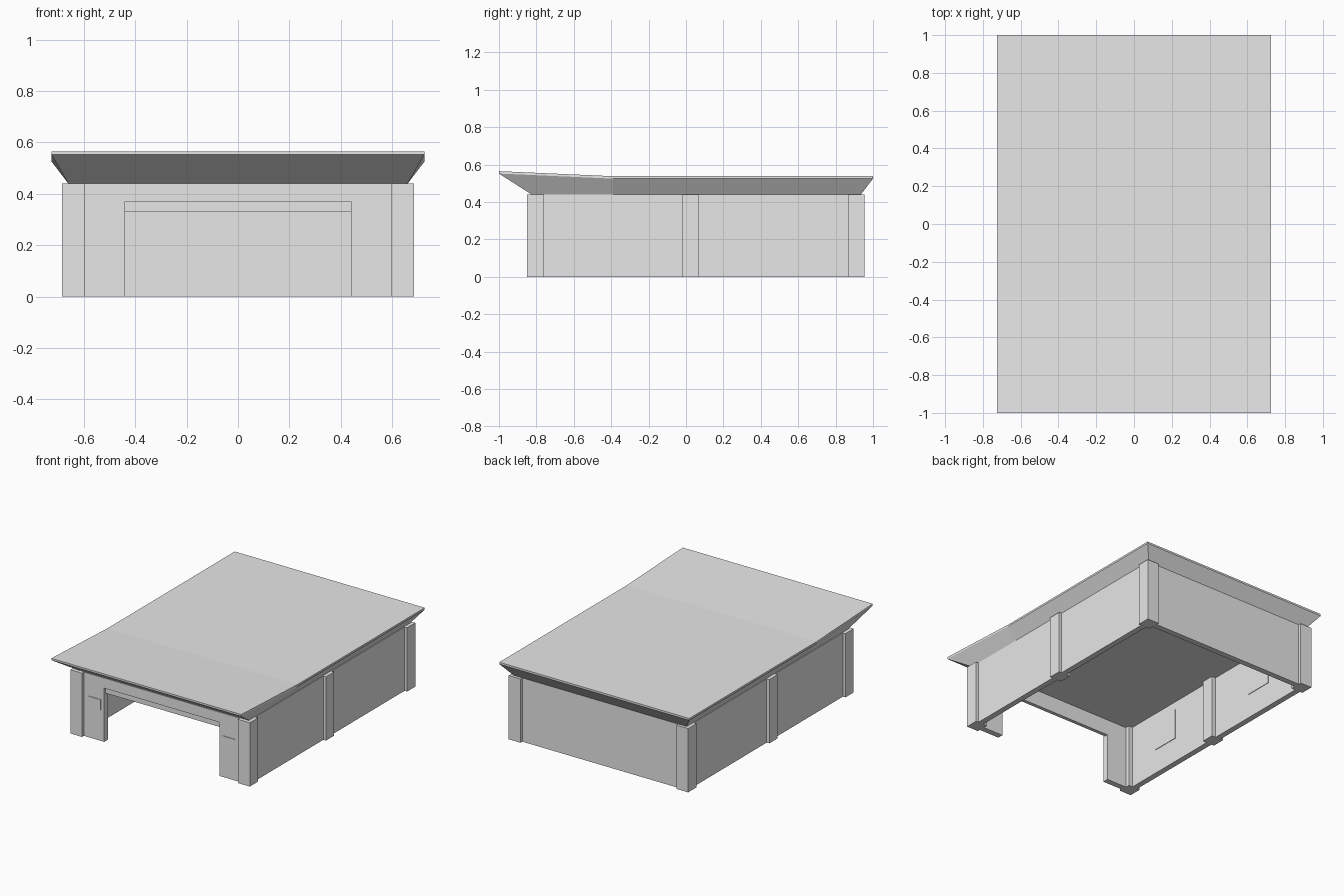
import bpy, bmesh

cube = bpy.data.objects.get("Cube")
if cube:
    bpy.data.objects.remove(cube, do_unlink=True)

grey = bpy.data.materials.new("plain_grey")
grey.use_nodes = True
colour = (0.8, 0.8, 0.8, 1)
grey.diffuse_color = colour
grey.node_tree.nodes["Principled BSDF"].inputs["Base Color"].default_value = colour

X_OUT, FRONT, BACK = 0.685, -0.85, 0.955   # outer faces of the columns
COL, RECESS, THICK, TOP = 0.09, 0.02, 0.04, 0.44


def finish(name, bm):
    bmesh.ops.recalc_face_normals(bm, faces=bm.faces)
    mesh = bpy.data.meshes.new(name)
    bm.to_mesh(mesh)
    bm.free()
    mesh.materials.append(grey)
    obj = bpy.data.objects.new(name, mesh)
    bpy.context.collection.objects.link(obj)
    return obj


def box(name, x, y, z):
    """Box from (low, high) pairs on each axis."""
    bm = bmesh.new()
    bmesh.ops.create_cube(bm, size=1)
    for v in bm.verts:
        v.co = [r[0] if c < 0 else r[1] for c, r in zip(v.co, (x, y, z))]
    return finish(name, bm)


def mirrored(lo, hi, side):
    return tuple(sorted((lo * side, hi * side)))


wall_x = X_OUT - RECESS
wall_front = FRONT + RECESS
wall_back = BACK - RECESS
SIDES = (("left", 1), ("right", -1))

# Columns and side walls
for label, s in SIDES:
    for place, y in (("front", FRONT), ("middle", -0.02), ("back", BACK - COL)):
        box(f"{label}_{place}_column", mirrored(X_OUT - COL, X_OUT, s), (y, y + COL), (0, TOP))
    box(f"{label}_wall", mirrored(wall_x - THICK, wall_x, s),
        (wall_front + THICK, wall_back - THICK), (0, TOP))

# Back wall
box("back_wall", (-wall_x, wall_x), (wall_back - THICK, wall_back), (0, TOP))

# Front wall with the wide doorway, extruded from its outline
DOOR_X, DOOR_Z = 0.44, 0.37
half = [(DOOR_X, DOOR_Z), (DOOR_X, 0), (wall_x, 0), (wall_x, TOP)]
outline = half + [(-x, z) for x, z in reversed(half)]
bm = bmesh.new()
face = bm.faces.new([bm.verts.new((x, wall_front, z)) for x, z in outline])
ext = bmesh.ops.extrude_face_region(bm, geom=[face])
bmesh.ops.translate(bm, vec=(0, THICK, 0),
                    verts=[g for g in ext["geom"] if isinstance(g, bmesh.types.BMVert)])
finish("front_wall", bm)

# Beam set back under the doorway head
box("door_beam", (-DOOR_X, DOOR_X), (wall_front + 0.015, wall_front + THICK), (0.33, DOOR_Z))

# Front plaques and inner window panels
PLATE = 0.004
for label, s in SIDES:
    box(f"{label}_front_plaque", mirrored(0.465, 0.56, s),
        (wall_front - PLATE, wall_front), (0.215, 0.285))
    inner_y = wall_back - THICK
    box(f"{label}_back_window", mirrored(0.13, 0.34, s), (inner_y - PLATE, inner_y), (0.17, 0.38))
    inner_x = wall_x - THICK
    for place, y in (("front", -0.53), ("rear", 0.40)):
        box(f"{label}_{place}_window", mirrored(inner_x - PLATE, inner_x, s),
            (y, y + 0.2), (0.17, 0.38))

# Roof: flared underside, thin rim, front part rising towards the eave
RIM = 0.013
stations = ((-1, 0.565), (-0.39, 0.538), (1, 0.538))
base_y = (-0.825, -0.39, 0.935)
bm = bmesh.new()
rings = []
for level in ("base", "rim_low", "rim_high"):
    rows = []
    for (y, z), by in zip(stations, base_y):
        if level == "base":
            rows.append((0.66, by, TOP))
        else:
            rows.append((0.725, y, z - RIM if level == "rim_low" else z))
    points = rows + [(-x, y, z) for x, y, z in reversed(rows)]
    rings.append([bm.verts.new(p) for p in points])
for low, high in zip(rings, rings[1:]):
    for i in range(6):
        j = (i + 1) % 6
        bm.faces.new((low[i], low[j], high[j], high[i]))
bm.faces.new(rings[0])
for i in (0, 1):
    top = rings[2]
    bm.faces.new((top[i], top[i + 1], top[4 - i], top[5 - i]))
finish("roof", bm)
